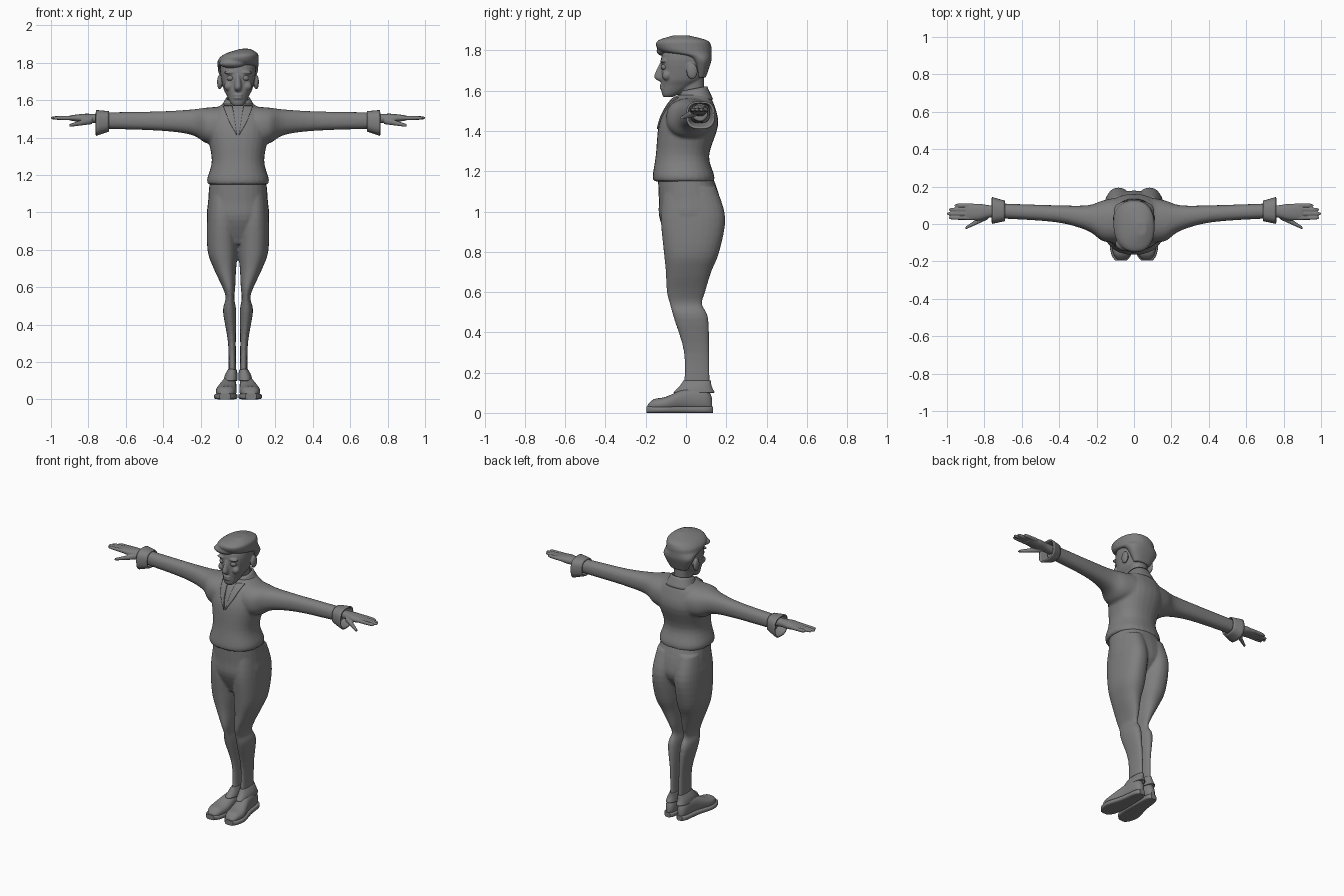
import bpy, bmesh, math
from mathutils import Matrix, Vector

cube = bpy.data.objects.get("Cube")
if cube:
    bpy.data.objects.remove(cube, do_unlink=True)

GREY = (.21, .21, .21, 1)
mat = bpy.data.materials.new("dark grey")
mat.use_nodes = True
mat.diffuse_color = GREY
shader = next(node for node in mat.node_tree.nodes if node.type == 'BSDF_PRINCIPLED')
shader.inputs["Base Color"].default_value = GREY
shader.inputs["Roughness"].default_value = .7


def spline(rows, steps=4):
    """Smoothly fill in sections between the given ones."""
    rows = [Vector(row) for row in rows]
    last = len(rows) - 1
    filled = []
    for i in range(last):
        before, start, end, after = rows[max(i - 1, 0)], rows[i], rows[i + 1], rows[min(i + 2, last)]
        leave, arrive = (end - before) / 2, (after - start) / 2
        for k in range(steps):
            t = k / steps
            ease = t * t * (3 - 2 * t)
            filled.append(start.lerp(end, ease) + leave * t * (1 - t) ** 2 - arrive * t * t * (1 - t))
    return filled + [rows[last]]


def loft(bm, axis, rows, side=1, caps=True, power=2.3, tilt=0, count=28):
    """Rounded sections; each row is position, low/high of one axis, low/high of the other."""
    def rounded(low, high, wave):
        return (low + high) / 2 + (high - low) / 2 * math.copysign(abs(wave) ** (2 / power), wave)

    rings = []
    for place, low_a, high_a, low_b, high_b in spline(rows):
        ring = []
        for i in range(count):
            angle = math.tau * i / count
            a = rounded(low_a, high_a, math.cos(angle))
            b = rounded(low_b, high_b, math.sin(angle))
            x, y, z = {'x': (place, a, b), 'y': (a, place, b), 'z': (a, b, place)}[axis]
            ring.append(bm.verts.new((x * side, y, z + tilt * y)))
        rings.append(ring)
    for ring, above in zip(rings, rings[1:]):
        for i in range(count):
            j = (i + 1) % count
            bm.faces.new((ring[i], ring[j], above[j], above[i]))
    if caps:
        bm.faces.new(rings[0])
        bm.faces.new(rings[-1])


def centred(rows):
    """Sections that are symmetric across the middle of the body."""
    return [(z, -half, half, front, back) for z, half, front, back in rows]


def ball(bm, centre, size):
    bmesh.ops.create_uvsphere(bm, u_segments=20, v_segments=12, radius=1,
                              matrix=Matrix.Translation(centre) @ Matrix.Diagonal((*size, 1)))


def thicken(ob, thickness):
    mod = ob.modifiers.new("thickness", 'SOLIDIFY')
    mod.thickness, mod.offset = thickness, 0


def finish(name, bm, voxel=0, soften=2):
    """Turn a bmesh into a smooth object, optionally blended into one skin."""
    bmesh.ops.recalc_face_normals(bm, faces=bm.faces[:])
    mesh = bpy.data.meshes.new(name)
    bm.to_mesh(mesh)
    bm.free()
    mesh.materials.append(mat)
    mesh.shade_smooth()
    mesh.set_sharp_from_angle(angle=math.radians(45))
    ob = bpy.data.objects.new(name, mesh)
    bpy.context.collection.objects.link(ob)
    if voxel:
        mod = ob.modifiers.new("blend", 'REMESH')
        mod.mode, mod.voxel_size, mod.use_smooth_shade = 'VOXEL', voxel, True
        mod = ob.modifiers.new("soften", 'SMOOTH')
        mod.factor, mod.iterations = .5, soften
    return ob


SIDES = (("left", 1), ("right", -1))

# Jacket body and sleeves
bm = bmesh.new()
loft(bm, 'z', centred([
    (1.15, .16, -.16, .14), (1.18, .165, -.165, .14), (1.28, .14, -.15, .115),
    (1.43, .165, -.135, .16), (1.53, .15, -.09, .14), (1.58, .08, -.04, .115)]))
for name, side in SIDES:
    loft(bm, 'x', [
        (.1, -.1, .14, 1.36, 1.565), (.17, -.09, .125, 1.37, 1.56), (.25, -.035, .1, 1.415, 1.55),
        (.42, .01, .1, 1.437, 1.54), (.72, .03, .11, 1.447, 1.535)], side)
jacket = finish("jacket", bm, voxel=.009, soften=3)

# Standing collar, higher at the back
bm = bmesh.new()
loft(bm, 'z', centred([(1.53, .1, -.05, .13), (1.6, .06, -.02, .1)]), caps=False, tilt=.2)
thicken(finish("collar", bm), .01)

# Lapels laid on the chest
for name, side in SIDES:
    bm = bmesh.new()
    corners = ((.005, -.14, 1.41), (.03, -.06, 1.57), (.08, -.04, 1.57), (.05, -.12, 1.49))
    bm.faces.new([bm.verts.new((x * side, y, z)) for x, y, z in corners])
    bmesh.ops.subdivide_edges(bm, edges=bm.edges[:], cuts=8, use_grid_fill=True)
    lapel = finish(name + "_lapel", bm)
    wrap = lapel.modifiers.new("lay", 'SHRINKWRAP')
    wrap.target, wrap.offset, wrap.wrap_mode = jacket, .003, 'ABOVE_SURFACE'
    thicken(lapel, .008)

# Trousers: hips and two tapering legs
bm = bmesh.new()
loft(bm, 'z', centred([(1.18, .15, -.14, .13), (1.06, .16, -.135, .17), (.96, .16, -.13, .17),
                       (.83, .07, -.07, .07)]))
for name, side in SIDES:
    loft(bm, 'z', [
        (1.12, 0, .15, -.11, .15), (.97, 0, .165, -.125, .195), (.8, 0, .163, -.11, .165),
        (.7, .01, .13, -.1, .125), (.6, .015, .083, -.095, .095), (.54, .02, .066, -.08, .08),
        (.47, .01, .08, -.06, .11), (.3, .012, .053, -.01, .115), (.12, .01, .05, -.01, .118)], side)
finish("trousers", bm, voxel=.007)

for name, side in SIDES:
    # Flared trouser hem
    bm = bmesh.new()
    loft(bm, 'z', [(.16, .01, .05, -.01, .12), (.13, .005, .067, -.03, .125), (.1, .005, .073, -.06, .14)],
         side, caps=False)
    thicken(finish(name + "_trouser_hem", bm), .006)

    # Shoe upper and the slightly wider flat sole under it
    outline = [(-.19, .04, .1, .04), (-.16, .015, .12, .068), (-.1, .003, .128, .08),
               (0, .003, .1, .12), (.1, .008, .085, .12), (.13, .025, .065, .07)]
    bm = bmesh.new()
    loft(bm, 'y', [(y, inner + .005, outer - .01, .01, top) for y, inner, outer, top in outline], side)
    finish(name + "_shoe", bm)
    bm = bmesh.new()
    loft(bm, 'y', [(y * 1.03, inner, outer, 0, .032) for y, inner, outer, top in outline], side, power=4)
    finish(name + "_sole", bm)

    # Loose sleeve cuff
    bm = bmesh.new()
    loft(bm, 'x', [(.69, .02, .12, 1.437, 1.537), (.76, .005, .14, 1.413, 1.543)], side, caps=False, power=2.8)
    thicken(finish(name + "_cuff", bm), .009)

    # Hand: palm, four fingers and thumb
    bm = bmesh.new()
    loft(bm, 'x', [(.69, .04, .1, 1.47, 1.525), (.77, .035, .1, 1.478, 1.527), (.83, .02, .108, 1.48, 1.527),
                   (.9, .024, .105, 1.492, 1.518)], side)
    for finger in range(4):
        y, z, tip = .033 + .022 * finger, 1.505, 1 - .01 * (finger - 1) ** 2
        loft(bm, 'x', [(x, y - r, y + r, z - r, z + r) for x, r in
                       ((.86, .012), (.93, .011), (tip - .015, .009), (tip, .004))], side, count=14)
    thumb = []
    for joint in range(4):
        x, y, z, r = .78 + .04 * joint, .045 - .022 * joint, 1.492 - .009 * joint, .02 - .004 * joint
        thumb.append((x, y - r, y + r, z - r, z + r))
    loft(bm, 'x', thumb, side, count=16)
    finish(name + "_hand", bm, voxel=.004, soften=1)

# Head with neck, nose, ears, brows, cheeks and lips in one skin
bm = bmesh.new()
loft(bm, 'z', centred([(1.5, .06, -.04, .1), (1.6, .05, -.03, .09), (1.7, .06, -.03, .09)]))
loft(bm, 'z', centred([
    (1.568, .025, -.11, -.07), (1.585, .04, -.12, -.03), (1.625, .06, -.122, .04), (1.67, .08, -.123, .09),
    (1.78, .095, -.12, .118), (1.855, .05, -.06, .07)]))
loft(bm, 'z', centred([(1.74, .01, -.128, -.09), (1.67, .02, -.158, -.09), (1.645, .012, -.13, -.09)]), count=16)
for name, side in SIDES:
    ball(bm, (side * .098, .03, 1.697), (.014, .028, .04))
    ball(bm, (side * .042, -.112, 1.748), (.032, .016, .01))
    ball(bm, (side * .05, -.095, 1.675), (.025, .024, .025))
for z in (1.612, 1.627):
    ball(bm, (0, -.12, z), (.026, .011, .007))
finish("head", bm, voxel=.005)

# Eyes
for name, side in SIDES:
    bm = bmesh.new()
    ball(bm, (side * .039, -.105, 1.718), (.021, .02, .016))
    finish(name + "_eye", bm)

# Swept hair, fuller over one side, with a rounded quiff above the brow
bm = bmesh.new()
loft(bm, 'z', [
    (1.665, -.06, .06, .05, .098), (1.74, -.102, .102, .03, .124), (1.77, -.108, .108, -.01, .127),
    (1.79, -.11, .11, -.115, .127), (1.82, -.104, .11, -.148, .126), (1.85, -.065, .105, -.138, .105),
    (1.875, .015, .065, -.06, .01)])
ball(bm, (-.03, -.105, 1.797), (.072, .042, .026))
finish("hair", bm, voxel=.006)
